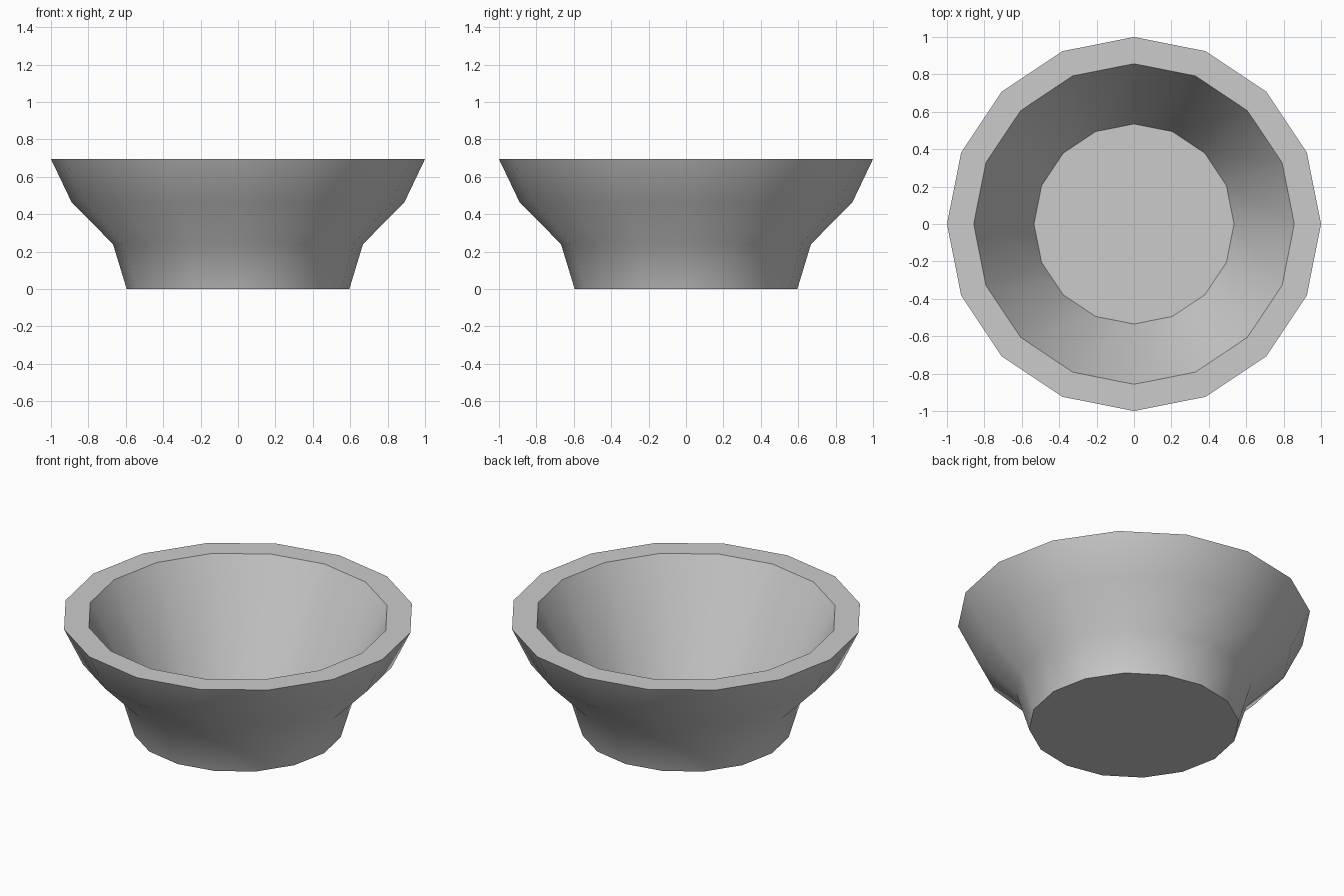
import bpy, bmesh
from math import cos, sin, pi, radians

if "Cube" in bpy.data.objects:
    bpy.data.objects.remove(bpy.data.objects["Cube"])

SIDES = 16
# Bowl profile (radius, height): outside from foot to rim, then down the inside to the floor
PROFILE = [(0.595, 0.0), (0.668, 0.24), (0.89, 0.465), (1.0, 0.695),
           (0.857, 0.695), (0.535, 0.045)]

bm = bmesh.new()
rings = [[bm.verts.new((r * cos(2 * pi * i / SIDES), r * sin(2 * pi * i / SIDES), z))
          for i in range(SIDES)] for r, z in PROFILE]

# Walls and rim
for lower, upper in zip(rings, rings[1:]):
    for i in range(SIDES):
        j = (i + 1) % SIDES
        bm.faces.new((lower[i], lower[j], upper[j], upper[i]))

# Underside and inner floor
bm.faces.new(rings[0][::-1])
bm.faces.new(rings[-1])
bmesh.ops.recalc_face_normals(bm, faces=bm.faces)

mesh = bpy.data.meshes.new("bowl")
bm.to_mesh(mesh)
bm.free()
bowl = bpy.data.objects.new("bowl", mesh)
bpy.context.collection.objects.link(bowl)

# Smooth walls, sharp rim and floor edges
bpy.context.view_layer.objects.active = bowl
bowl.select_set(True)
bpy.ops.object.shade_smooth_by_angle(angle=radians(35))
